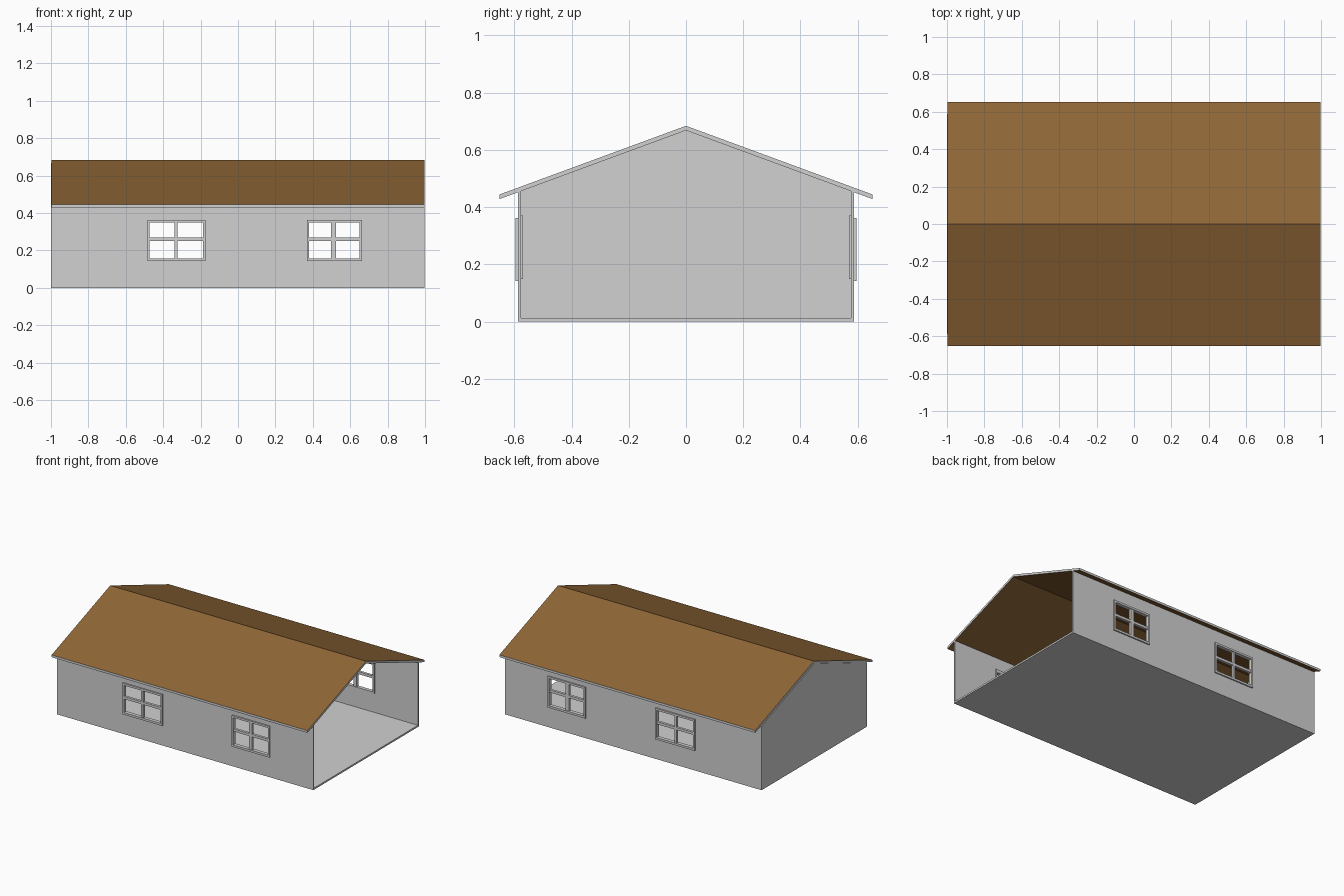
import bpy, bmesh

if "Cube" in bpy.data.objects:
    bpy.data.objects.remove(bpy.data.objects["Cube"])


def material(name, rgb):
    m = bpy.data.materials.new(name)
    m.diffuse_color = (*rgb, 1)
    m.use_nodes = True
    m.node_tree.nodes["Principled BSDF"].inputs["Base Color"].default_value = m.diffuse_color
    return m


GREY = material("light_grey", (0.64, 0.64, 0.64))
BROWN = material("roof_brown", (0.275, 0.133, 0.037))


def finish(name, bm, *mats):
    bmesh.ops.recalc_face_normals(bm, faces=bm.faces)
    me = bpy.data.meshes.new(name)
    bm.to_mesh(me)
    bm.free()
    for m in mats:
        me.materials.append(m)
    ob = bpy.data.objects.new(name, me)
    bpy.context.collection.objects.link(ob)
    return ob


def add_box(bm, x0, x1, y0, y1, z0, z1):
    vs = bmesh.ops.create_cube(bm, size=1)["verts"]
    for v in vs:
        v.co = (x0 if v.co.x < 0 else x1, y0 if v.co.y < 0 else y1, z0 if v.co.z < 0 else z1)


def add_prism(bm, pts, x0, x1):
    # extrude a (y, z) outline along x
    f = bm.faces.new([bm.verts.new((x0, y, z)) for y, z in pts])
    r = bmesh.ops.extrude_face_region(bm, geom=[f])
    for v in r["geom"]:
        if isinstance(v, bmesh.types.BMVert):
            v.co.x = x1


EAVE, WALL, INNER = 0.652, 0.587, 0.577


def under(y):
    # height of the roof underside
    return 0.668 - abs(y) * 0.24 / EAVE


# Floor slab
bm = bmesh.new()
add_box(bm, -0.996, 0.998, -WALL, WALL, 0, 0.012)
finish("floor", bm, GREY)

# Roof shell: brown slopes, grey cut edges
bm = bmesh.new()
add_prism(bm, [(-EAVE, 0.444), (0, 0.684), (EAVE, 0.444),
               (EAVE, 0.428), (0, 0.668), (-EAVE, 0.428)], -0.996, 0.998)
roof = finish("roof", bm, BROWN, GREY)
for p in roof.data.polygons:
    p.material_index = 0 if abs(p.normal.z) > 0.5 else 1

# Closed gable wall
bm = bmesh.new()
add_prism(bm, [(-WALL, 0), (WALL, 0), (WALL, under(WALL)), (0, under(0)),
               (-WALL, under(WALL))], -1.0, -0.99)
finish("gable_wall", bm, GREY)

# Vertical boards on the inside of the gable
bm = bmesh.new()
n, pitch, w = 28, 0.041, 0.0205
for i in range(n + 1):
    c = (i - n / 2) * pitch
    a, b = max(c - w / 2, -INNER), min(c + w / 2, INNER)
    top = [(b, under(b))] + ([(0, under(0))] if a < 0 < b else []) + [(a, under(a))]
    add_prism(bm, [(a, 0.012), (b, 0.012)] + top, -0.99, -0.986)
finish("gable_boards", bm, GREY)

# Side walls with window openings; (left, right, mullion centre, mullion width)
WINDOWS = [(-0.472, -0.187, -0.332, 0.016), (0.38, 0.65, 0.511, 0.025)]
Z0, Z1 = 0.157, 0.348

for side, label in ((-1, "front"), (1, "back")):
    bm = bmesh.new()
    add_prism(bm, [(side * INNER, 0), (side * WALL, 0), (side * WALL, under(WALL)),
                   (side * INNER, under(INNER))], -0.996, 0.998)
    wall = finish(label + "_wall", bm, GREY)
    bm = bmesh.new()
    for x0, x1, c, w in WINDOWS:
        ya, yb = sorted((side * 0.5, side * 0.65))
        add_box(bm, x0, x1, ya, yb, Z0, Z1)
    cutter = finish("window_cutter", bm, GREY)
    cutter.hide_render = True
    mod = wall.modifiers.new("openings", "BOOLEAN")
    mod.operation, mod.solver, mod.object = "DIFFERENCE", "EXACT", cutter
    bpy.context.view_layer.objects.active = wall
    bpy.ops.object.modifier_apply(modifier="openings")
    bpy.data.objects.remove(cutter)

    # Casings outside and inside, plus crossing glazing bars
    bm = bmesh.new()
    for x0, x1, c, w in WINDOWS:
        for d0, d1, zb, zt in ((WALL, 0.596, 0.142, 0.362), (0.570, INNER, 0.148, 0.37)):
            ya, yb = sorted((side * d0, side * d1))
            e = 0.012
            add_box(bm, x0 - e, x0, ya, yb, zb, zt)
            add_box(bm, x1, x1 + e, ya, yb, zb, zt)
            add_box(bm, x0, x1, ya, yb, zb, Z0)
            add_box(bm, x0, x1, ya, yb, Z1, zt)
        ya, yb = sorted((side * 0.574, side * 0.592))
        add_box(bm, c - w / 2, c + w / 2, ya, yb, Z0, Z1)
        for a, b in ((x0, c - w / 2), (c + w / 2, x1)):
            add_box(bm, a, b, ya, yb, 0.25, 0.268)
    finish(label + "_window_frames", bm, GREY)
